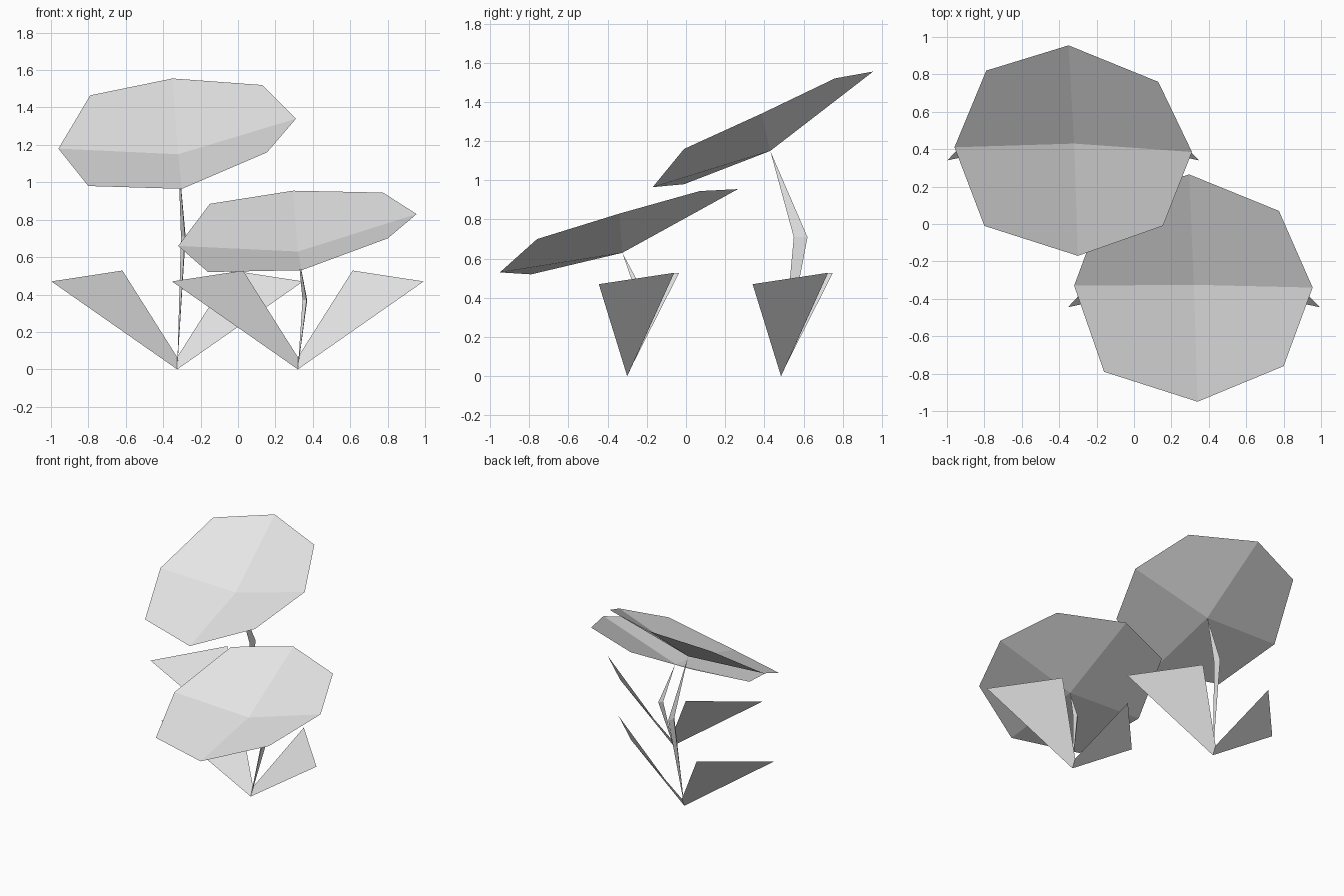
import bpy
from mathutils import Vector

cube = bpy.data.objects.get("Cube")
if cube:
    bpy.data.objects.remove(cube, do_unlink=True)

grey = bpy.data.materials.new("pale_grey")
grey.use_nodes = True
grey.diffuse_color = (0.8, 0.8, 0.8, 1)
grey.node_tree.nodes["Principled BSDF"].inputs["Base Color"].default_value = (0.8, 0.8, 0.8, 1)


def add_part(name, verts, faces):
    mesh = bpy.data.meshes.new(name)
    mesh.from_pydata([tuple(v) for v in verts], [], faces)
    mesh.materials.append(grey)
    mesh.update()
    obj = bpy.data.objects.new(name, mesh)
    bpy.context.collection.objects.link(obj)
    return obj


def add_bloom(name, centre, rim):
    # Shallow eight-sided cup made of four flat quarters
    faces = [(0, 1 + i, 1 + (i + 1) % 8, 1 + (i + 2) % 8) for i in range(0, 8, 2)]
    add_part(name, [centre] + rim, faces)


def add_stem(name, root, bend, top):
    # Kinked stem: triangular at the bend, pointed at both ends
    faces = []
    for i in range(3):
        j = (i + 1) % 3
        faces += [(0, 1 + i, 1 + j), (4, 1 + j, 1 + i)]
    add_part(name, [root] + bend + [top], faces)


def add_leaf(name, root, side, back_y):
    # Flat blade sharing a short upright edge with its mirrored partner
    shape = [(0, 0, 0), (0.673 * side, -0.145, 0.47),
             (0.293 * side, back_y, 0.528), (0, 0.03, 0.065)]
    face = (0, 1, 2, 3) if side > 0 else (3, 2, 1, 0)
    add_part(name, [root + Vector(p) for p in shape], [face])


flowers = {
    "tall": dict(
        root=(-0.325, 0.485, 0), centre=(-0.32, 0.43, 1.15),
        bend=[(-0.28, 0.62, 0.71), (-0.305, 0.585, 0.71), (-0.283, 0.55, 0.71)],
        # Rim runs anticlockwise from the right-hand point
        rim=[(0.31, 0.385, 1.34), (0.13, 0.76, 1.52), (-0.35, 0.955, 1.555),
             (-0.79, 0.82, 1.465), (-0.96, 0.41, 1.18), (-0.80, -0.01, 0.98),
             (-0.30, -0.17, 0.965), (0.155, -0.01, 1.16)]),
    "short": dict(
        root=(0.32, -0.30, 0), centre=(0.32, -0.325, 0.63),
        bend=[(0.37, -0.185, 0.37), (0.345, -0.21, 0.37), (0.367, -0.235, 0.37)],
        rim=[(0.955, -0.34, 0.83), (0.775, 0.07, 0.945), (0.295, 0.265, 0.955),
             (-0.15, 0.13, 0.885), (-0.32, -0.33, 0.66), (-0.16, -0.79, 0.52),
             (0.34, -0.95, 0.53), (0.80, -0.76, 0.70)]),
}

for label, f in flowers.items():
    root = Vector(f["root"])
    add_bloom(label + "_bloom", f["centre"], f["rim"])
    add_stem(label + "_stem", root, f["bend"], f["centre"])
    add_leaf(label + "_left_leaf", root, 1, 0.24)
    add_leaf(label + "_right_leaf", root, -1, 0.265)
